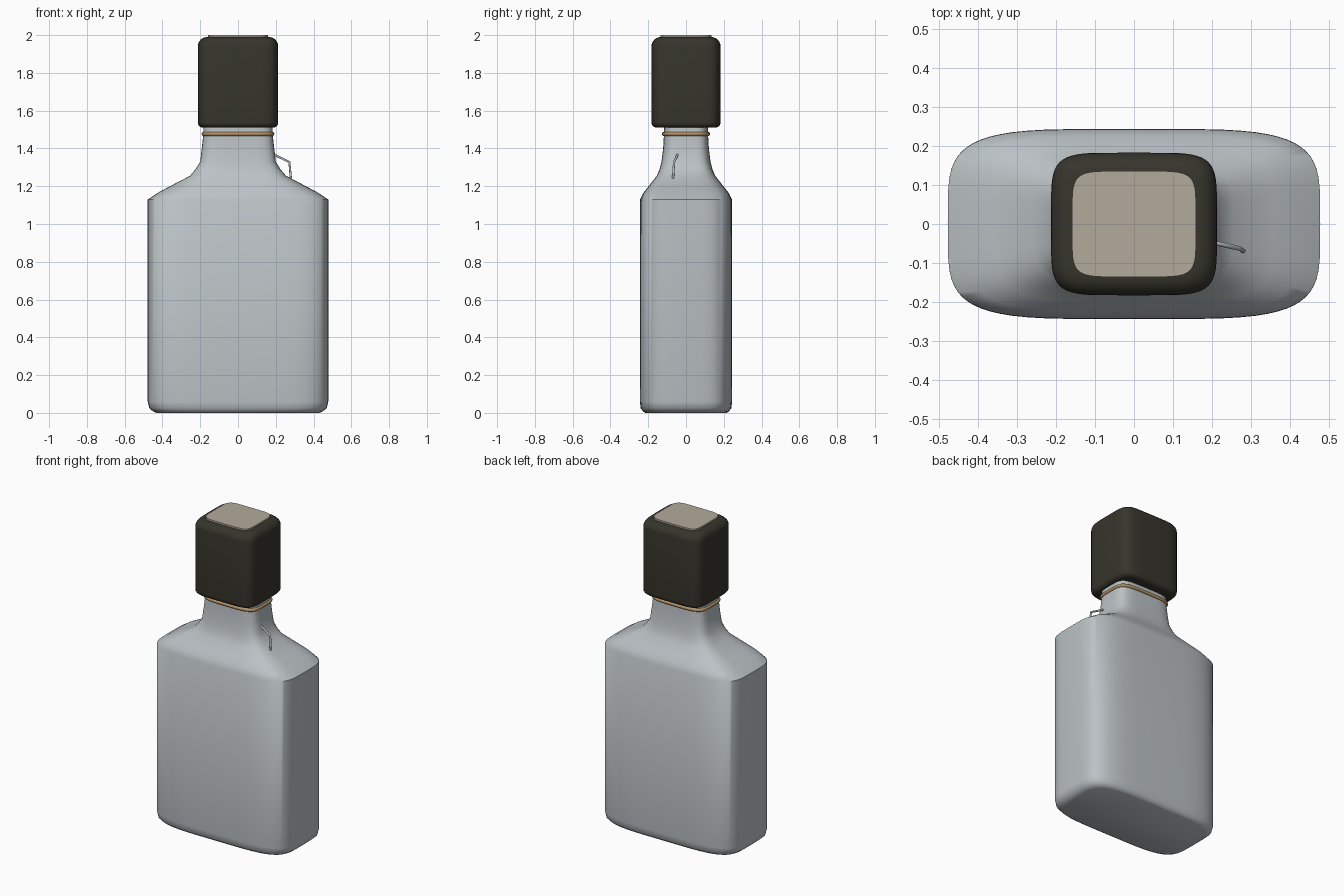
import bpy, bmesh
from math import sin, cos, pi, copysign, radians

if "Cube" in bpy.data.objects:
    bpy.data.objects.remove(bpy.data.objects["Cube"])


def material(name, rgb):
    m = bpy.data.materials.new(name)
    m.use_nodes = True
    color = (*rgb, 1)
    m.diffuse_color = color
    bsdf = m.node_tree.nodes["Principled BSDF"]
    bsdf.inputs["Base Color"].default_value = color
    bsdf.inputs["Roughness"].default_value = 0.5
    return m


GLASS = material("pale grey", (0.50, 0.54, 0.56))
CAP = material("dark olive black", (0.037, 0.035, 0.025))
PLATE = material("warm beige", (0.45, 0.40, 0.33))
CORD = material("golden tan", (0.45, 0.29, 0.13))


def outline(hx, hy, power, steps=64):
    """Rounded rectangle as a superellipse."""
    def axis(v):
        return copysign(abs(v) ** (2 / power), v)
    angles = [2 * pi * i / steps for i in range(steps)]
    return [(hx * axis(cos(a)), hy * axis(sin(a))) for a in angles]


def loft(name, sections, power, mat, sharp=50):
    """Skin rounded sections of (z, half width, half depth)."""
    bm = bmesh.new()
    rings = [[bm.verts.new((x, y, z)) for x, y in outline(hx, hy, power)]
             for z, hx, hy in sections]
    n = len(rings[0])
    for low, high in zip(rings, rings[1:]):
        for i in range(n):
            j = (i + 1) % n
            bm.faces.new((low[i], low[j], high[j], high[i]))
    bm.faces.new(rings[0][::-1])
    bm.faces.new(rings[-1])
    mesh = bpy.data.meshes.new(name)
    bm.to_mesh(mesh)
    bm.free()
    mesh.materials.append(mat)
    obj = bpy.data.objects.new(name, mesh)
    bpy.context.collection.objects.link(obj)
    bpy.ops.object.select_all(action="DESELECT")
    obj.select_set(True)
    bpy.context.view_layer.objects.active = obj
    bpy.ops.object.shade_smooth_by_angle(angle=radians(sharp))
    return obj


def tube(name, points, radius, mat, closed=False):
    curve = bpy.data.curves.new(name, "CURVE")
    curve.dimensions = "3D"
    curve.bevel_depth = radius
    curve.bevel_resolution = 3
    curve.use_fill_caps = True
    spline = curve.splines.new("POLY")
    spline.points.add(len(points) - 1)
    for p, co in zip(spline.points, points):
        p.co = (*co, 1)
    spline.use_cyclic_u = closed
    curve.materials.append(mat)
    obj = bpy.data.objects.new(name, curve)
    bpy.context.collection.objects.link(obj)


# Bottle: base, straight walls, sloping shoulders, neck
loft("bottle", [
    (0.0, 0.43, 0.215), (0.008, 0.45, 0.228), (0.025, 0.47, 0.24),
    (0.06, 0.478, 0.244), (1.13, 0.478, 0.243), (1.165, 0.425, 0.226),
    (1.2, 0.36, 0.198), (1.255, 0.255, 0.155), (1.29, 0.225, 0.14),
    (1.33, 0.2, 0.13), (1.4, 0.192, 0.121), (1.47, 0.184, 0.117),
    (1.54, 0.182, 0.115)], 4.5, GLASS)

# Cap with rounded top and bottom edges
z0, z1, hx, hy = 1.51, 1.99, 0.213, 0.183


def rounding(z, r, up):
    """Quarter-round edge sections, ordered from bottom to top."""
    arc = [i * pi / 12 for i in range(7)]
    if up:
        return [(z - r + r * sin(a), hx - r + r * cos(a), hy - r + r * cos(a))
                for a in arc]
    return [(z + r - r * sin(a), hx - r + r * cos(a), hy - r + r * cos(a))
            for a in reversed(arc)]


loft("cap", rounding(z0, 0.028, False) + rounding(z1, 0.05, True), 5.5, CAP)

# Inset plate on the cap
loft("cap_plate", [(1.985, 0.159, 0.136), (2.0, 0.159, 0.136)], 6, PLATE, 40)

# Cord around the neck
tube("neck_cord", [(x, y, 1.477) for x, y in outline(0.182, 0.117, 4.5)],
     0.011, CORD, True)

# Small loose thread on the shoulder
tube("shoulder_thread", [(0.18, -0.043, 1.37), (0.2, -0.047, 1.363),
                         (0.272, -0.063, 1.328), (0.28, -0.069, 1.24)],
     0.006, GLASS)
